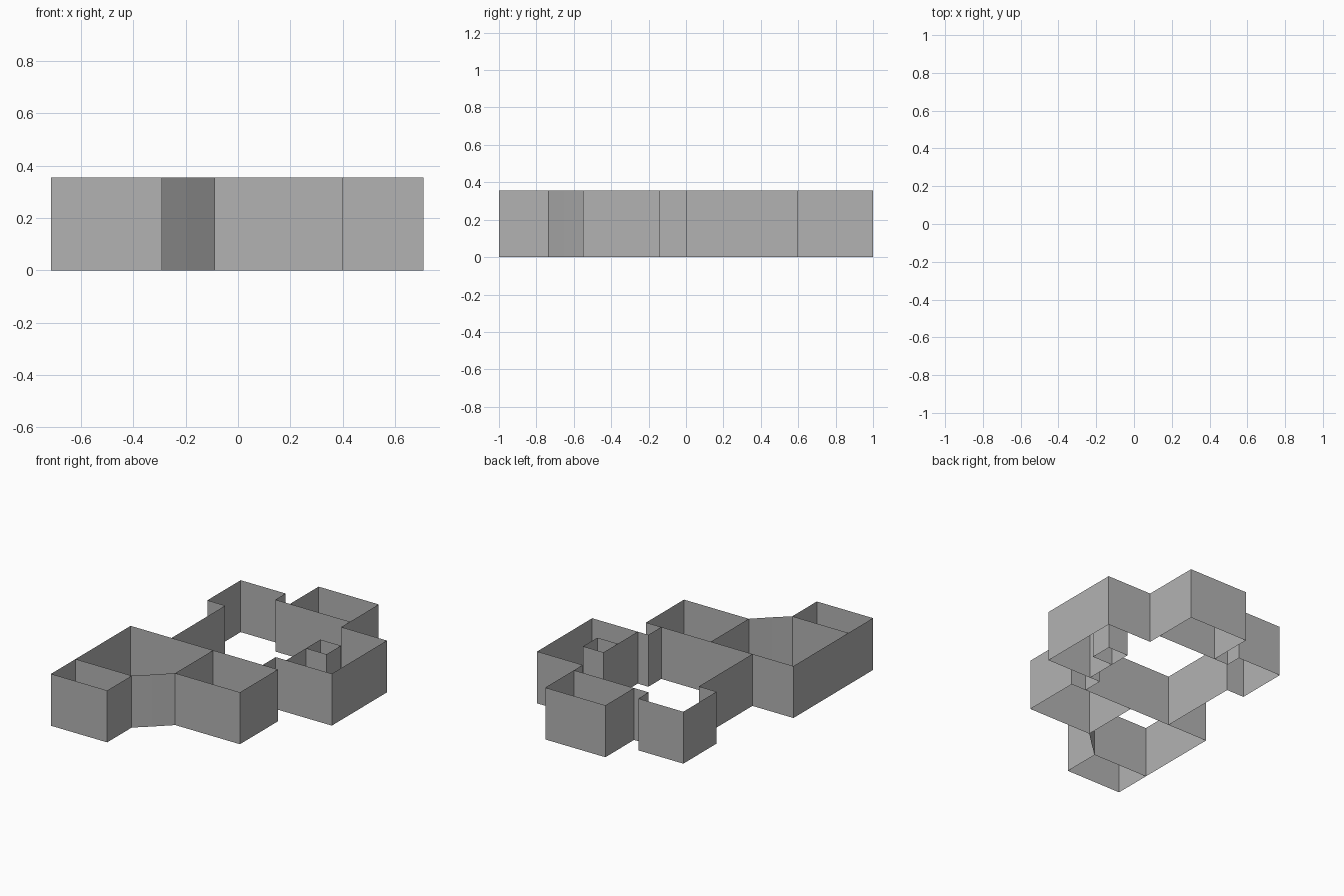
import bpy
import bmesh

cube = bpy.data.objects.get("Cube")
if cube:
    bpy.data.objects.remove(cube, do_unlink=True)

HEIGHT = 0.355

grey = bpy.data.materials.new("wall grey")
grey.use_nodes = True
colour = (0.45, 0.45, 0.45, 1)
grey.diffuse_color = colour
grey.node_tree.nodes["Principled BSDF"].inputs["Base Color"].default_value = colour


def wall(name, path):
    """Raise a floor-plan path into a thin sheet wall."""
    bm = bmesh.new()
    verts = [bm.verts.new((x, y, 0)) for x, y in path]
    edges = [bm.edges.new(pair) for pair in zip(verts, verts[1:])]
    raised = bmesh.ops.extrude_edge_only(bm, edges=edges)["geom"]
    top = [v for v in raised if isinstance(v, bmesh.types.BMVert)]
    bmesh.ops.translate(bm, verts=top, vec=(0, 0, HEIGHT))
    bmesh.ops.recalc_face_normals(bm, faces=bm.faces)
    mesh = bpy.data.meshes.new(name)
    bm.to_mesh(mesh)
    bm.free()
    mesh.materials.append(grey)
    obj = bpy.data.objects.new(name, mesh)
    bpy.context.collection.objects.link(obj)


# Front rooms: outer shell with the slanted entrance, then the partitions
wall("front_shell", [(0.4, -0.14), (0.4, -0.55), (-0.09, -0.55), (-0.195, -0.65),
                     (-0.29, -0.735), (-0.29, -1), (-0.715, -1), (-0.715, -0.14)])
wall("middle_partition", [(-0.715, -0.14), (0.4, -0.14)])
wall("front_side_partition", [(-0.09, -0.14), (-0.09, -0.55)])
wall("porch_partition", [(-0.715, -0.735), (-0.29, -0.735)])

# Main hall: right wall with its alcove
wall("hall_right_wall", [(-0.405, -0.14), (-0.405, 0.44), (-0.54, 0.44),
                         (-0.54, 0.8), (-0.2, 0.8), (-0.2, 0.69), (-0.09, 0.69)])

# Back room
wall("back_room", [(-0.09, 0.69), (-0.09, 1), (0.365, 1), (0.365, 0.69), (-0.09, 0.69)])

# Left wing, running round to the middle partition
wall("left_wing", [(0.365, 0.69), (0.365, 0.595), (0.71, 0.595), (0.71, 0),
                   (0.285, 0), (0.285, -0.14)])
wall("left_wing_partition", [(0.365, 0), (0.365, 0.215)])

# Small closet inside the left wing
wall("closet", [(0.365, 0.215), (0.52, 0.215), (0.52, 0.37), (0.365, 0.37), (0.365, 0.215)])
